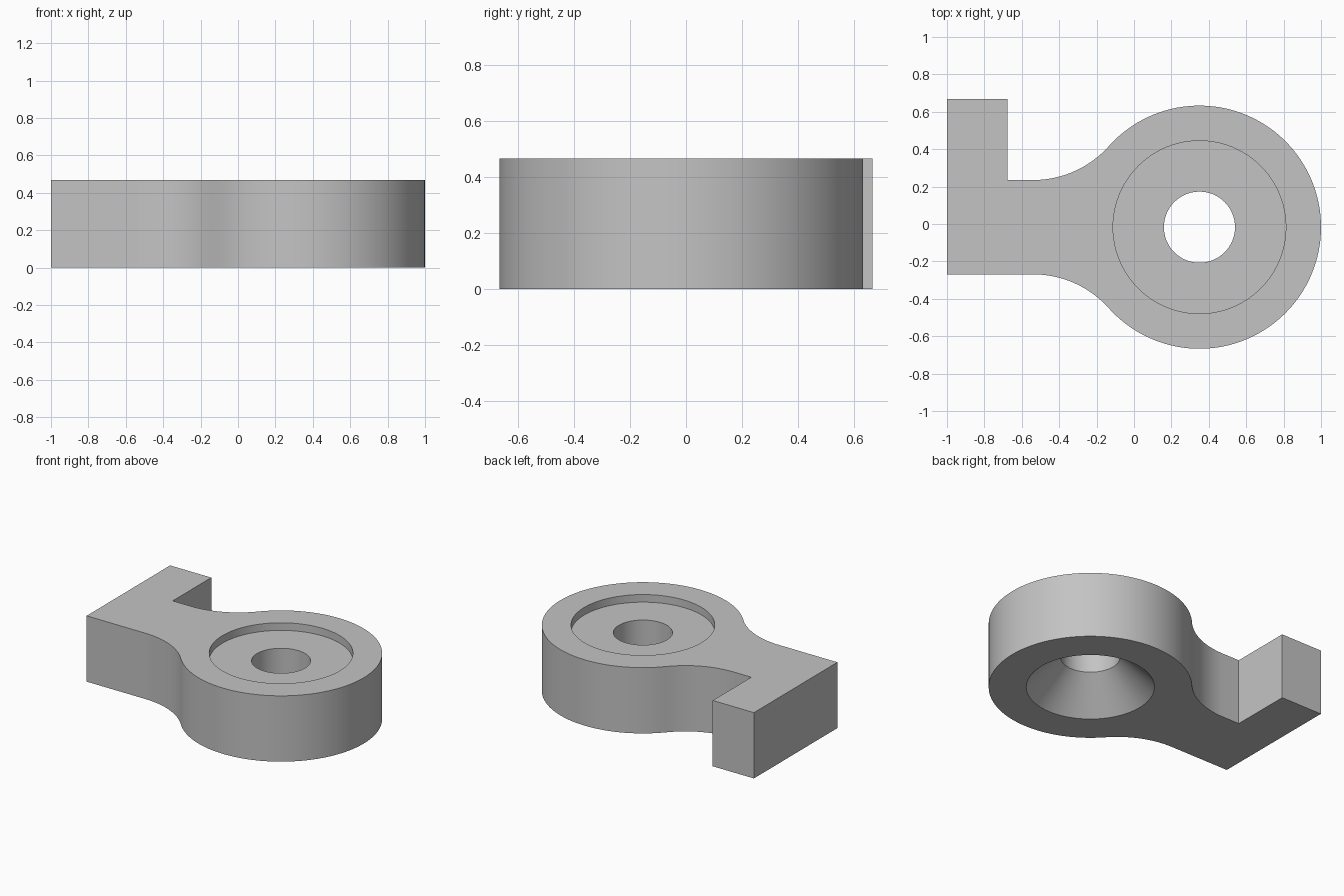
import bpy
import bmesh
from math import sin, cos, pi, atan2, radians

cube = bpy.data.objects.get("Cube")
if cube:
    bpy.data.objects.remove(cube, do_unlink=True)

HEIGHT = 0.467
CX, CY = 0.35, -0.017             # ring centre
RING_R = 0.65
ARM_HALF = 0.252                  # half width of the arm
FILLET_X = -0.54                  # where the straight arm meets the fillet
FOOT_X, FOOT_Y = -0.677, 0.667    # inner side and tip of the foot

# One flat material
grey = bpy.data.materials.new("plain grey")
grey.use_nodes = True
colour = (0.55, 0.55, 0.55, 1)
grey.diffuse_color = colour
grey.node_tree.nodes["Principled BSDF"].inputs["Base Color"].default_value = colour


def make_object(name, bm):
    bmesh.ops.recalc_face_normals(bm, faces=bm.faces)
    mesh = bpy.data.meshes.new(name)
    bm.to_mesh(mesh)
    bm.free()
    mesh.materials.append(grey)
    obj = bpy.data.objects.new(name, mesh)
    bpy.context.collection.objects.link(obj)
    return obj


def arc(x, y, r, start, end, steps):
    angles = [start + (end - start) * i / steps for i in range(steps + 1)]
    return [(x + r * cos(a), y + r * sin(a)) for a in angles]


# Fillet radius that is tangent to both the arm and the ring
dx = CX - FILLET_X
fillet_r = (dx**2 + ARM_HALF**2 - RING_R**2) / (2 * (RING_R - ARM_HALF))
rise = ARM_HALF + fillet_r
join = atan2(rise, -dx)           # direction from ring centre to upper tangent point

# Outline: ring, upper fillet, foot, arm, lower fillet
ring = arc(CX, CY, RING_R, -join, join, 96)
upper = arc(FILLET_X, CY + rise, fillet_r, join - pi, -pi / 2, 16)[1:]
lower = [(x, 2 * CY - y) for x, y in reversed(upper)]
foot = [(FOOT_X, CY + ARM_HALF), (FOOT_X, FOOT_Y), (-1, FOOT_Y), (-1, CY - ARM_HALF)]

bm = bmesh.new()
base = bm.faces.new([bm.verts.new((x, y, 0)) for x, y in ring + upper + foot + lower])
top = bmesh.ops.extrude_face_region(bm, geom=[base])["geom"]
bmesh.ops.translate(bm, vec=(0, 0, HEIGHT),
                    verts=[g for g in top if isinstance(g, bmesh.types.BMVert)])
body = make_object("ring_and_arm", bm)

# Lathed cutter: tapered underside, bore, shallow top recess
taper = (0.41 - 0.19) / 0.219
profile = [(0.41 + taper * 0.1, -0.1), (0.19, 0.219), (0.19, 0.413),
           (0.462, 0.413), (0.462, HEIGHT + 0.1)]
SIDES = 96
bm = bmesh.new()
loops = [[bm.verts.new((x, y, z)) for x, y in arc(CX, CY, r, 0, 2 * pi, SIDES)[:-1]]
         for r, z in profile]
for a, b in zip(loops, loops[1:]):
    for i in range(SIDES):
        j = (i + 1) % SIDES
        bm.faces.new((a[i], a[j], b[j], b[i]))
bm.faces.new(loops[0])
bm.faces.new(loops[-1])
cutter = make_object("bore_cutter", bm)
cutter.hide_render = True

# Cut the bore, then discard the cutter
cut = body.modifiers.new("bore", 'BOOLEAN')
cut.operation = 'DIFFERENCE'
cut.solver = 'EXACT'
cut.object = cutter
bpy.ops.object.select_all(action='DESELECT')
body.select_set(True)
bpy.context.view_layer.objects.active = body
bpy.ops.object.modifier_apply(modifier=cut.name)
bpy.data.objects.remove(cutter, do_unlink=True)
bpy.ops.object.shade_smooth_by_angle(angle=radians(30))
